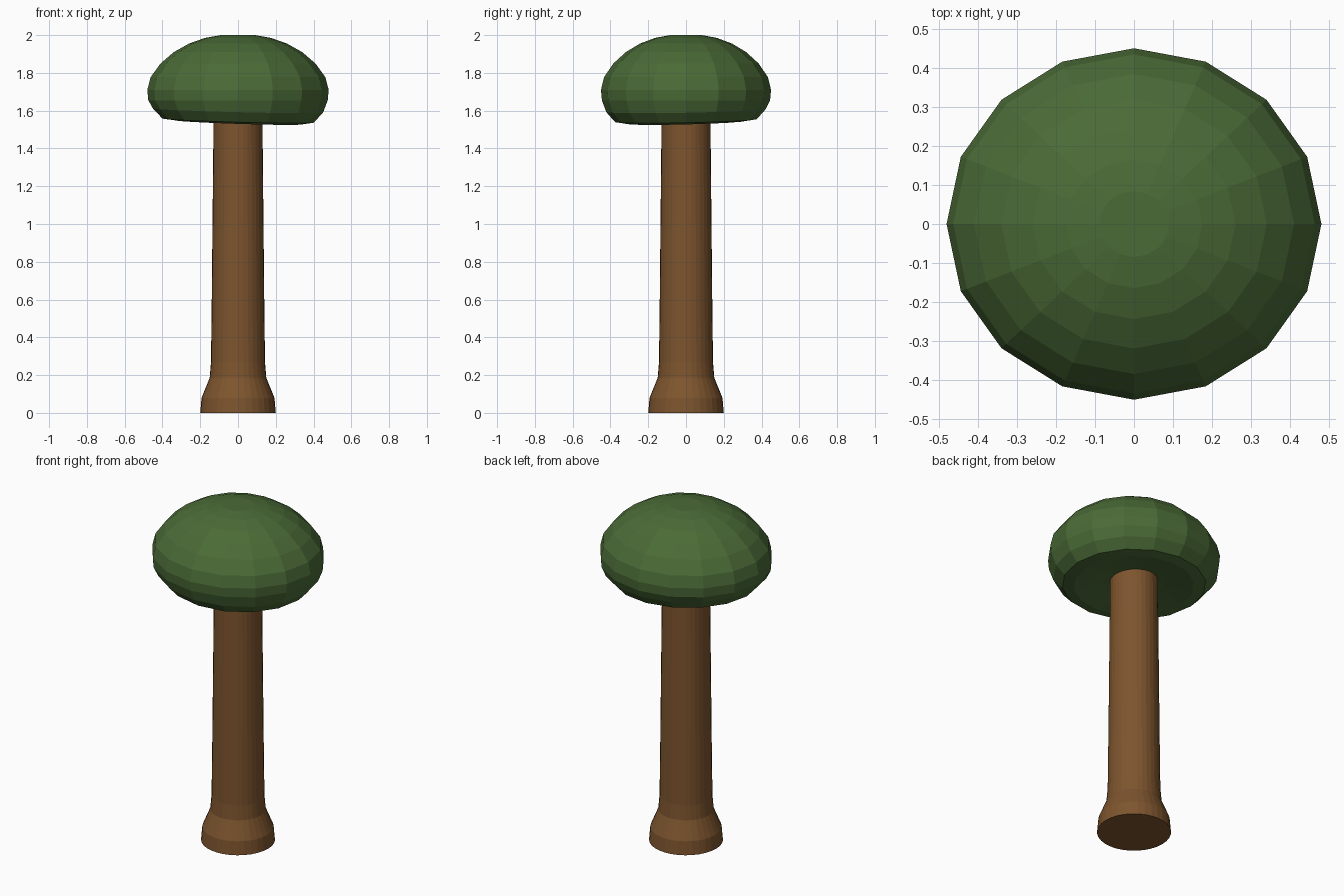
import bpy, bmesh
from math import cos, sin, pi

if "Cube" in bpy.data.objects:
    bpy.data.objects.remove(bpy.data.objects["Cube"])


def material(name, color):
    m = bpy.data.materials.new(name)
    m.diffuse_color = (*color, 1)
    m.use_nodes = True
    m.node_tree.nodes["Principled BSDF"].inputs["Base Color"].default_value = m.diffuse_color
    return m


def lathe(name, profile, sides, mat, sy=1.0, warp=None):
    """Revolve (radius, z) points around z; sy squashes y, warp shifts z."""
    bm = bmesh.new()
    rings = []
    for r, z in profile:
        ring = []
        for i in range(sides):
            a = 2 * pi * i / sides
            dz = warp(a, r, z) if warp else 0
            ring.append(bm.verts.new((r * cos(a), r * sy * sin(a), z + dz)))
        rings.append(ring)
    for lo, hi in zip(rings, rings[1:]):
        for i in range(sides):
            j = (i + 1) % sides
            bm.faces.new((lo[i], lo[j], hi[j], hi[i]))
    bm.faces.new(rings[0][::-1])
    bm.faces.new(rings[-1])
    me = bpy.data.meshes.new(name)
    bm.to_mesh(me)
    bm.free()
    me.materials.append(mat)
    ob = bpy.data.objects.new(name, me)
    bpy.context.collection.objects.link(ob)
    return ob


# Trunk with flared foot
lathe("trunk",
      [(0.20, 0), (0.193, 0.08), (0.15, 0.185), (0.143, 0.27),
       (0.139, 0.6), (0.135, 1.0), (0.131, 1.4), (0.129, 1.62)],
      32, material("bark", (0.205, 0.09, 0.027)))


# Underside of the crown droops unevenly
def droop(a, r, z):
    if z > 1.62:
        return 0
    return (-0.011 * cos(a) + 0.008 * sin(a)) * min(1, r / 0.3)


# Mushroom-shaped crown with a shallow hollow underneath
lathe("crown",
      [(0.09, 1.572), (0.17, 1.565), (0.26, 1.55), (0.335, 1.538),
       (0.40, 1.547), (0.45, 1.60), (0.475, 1.655), (0.48, 1.71),
       (0.463, 1.777), (0.41, 1.85), (0.34, 1.91), (0.26, 1.955),
       (0.175, 1.985), (0.09, 2.0)],
      16, material("leaves", (0.07, 0.147, 0.038)), 0.45 / 0.48, droop)
